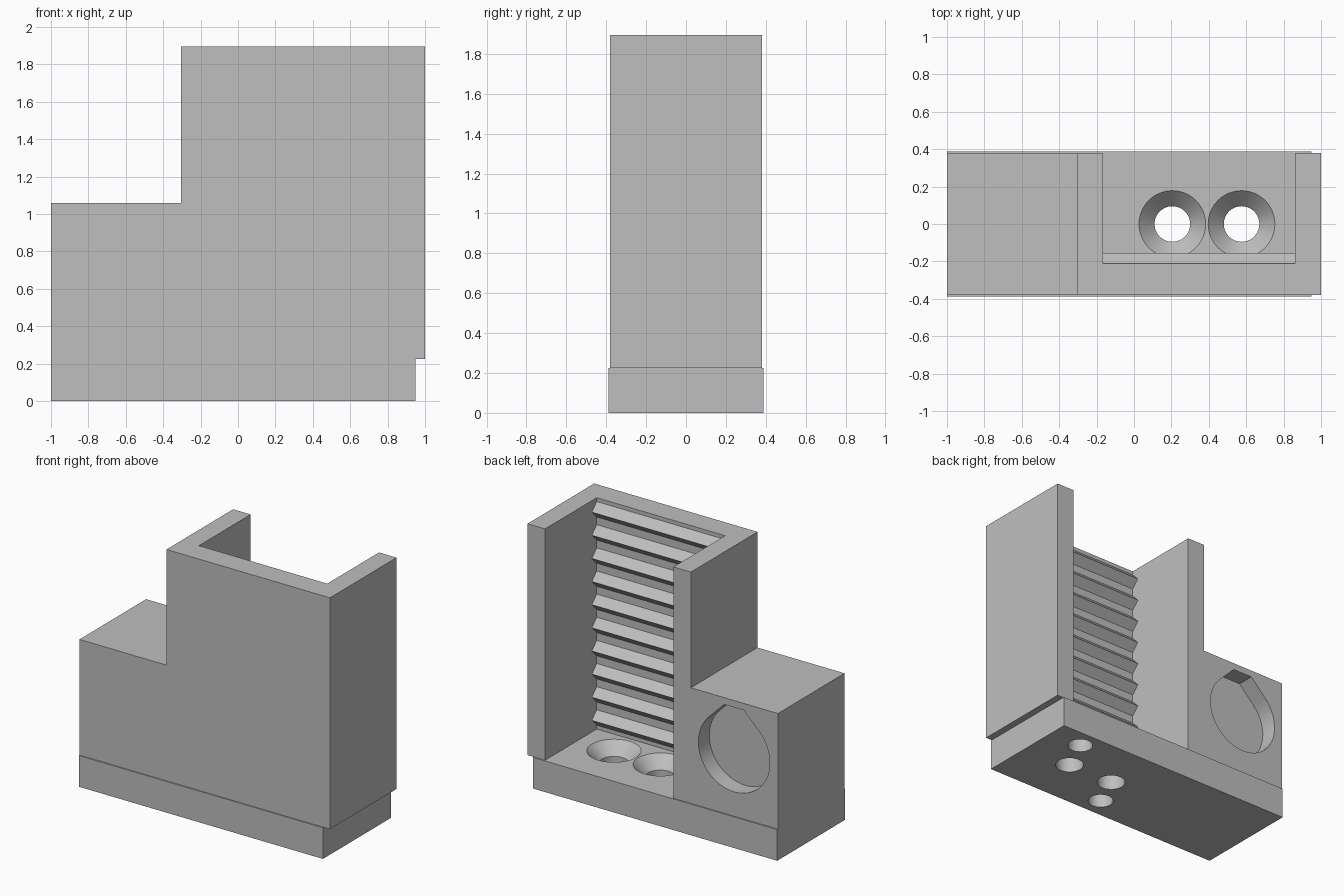
import bpy, bmesh, math
from mathutils import Vector

if "Cube" in bpy.data.objects:
    bpy.data.objects.remove(bpy.data.objects["Cube"])

grey = bpy.data.materials.new("plain grey")
grey.use_nodes = True
grey.diffuse_color = (0.52, 0.52, 0.52, 1)
grey.node_tree.nodes["Principled BSDF"].inputs["Base Color"].default_value = grey.diffuse_color


def to_object(name, bm):
    bmesh.ops.recalc_face_normals(bm, faces=bm.faces)
    mesh = bpy.data.meshes.new(name)
    bm.to_mesh(mesh)
    bm.free()
    mesh.materials.append(grey)
    obj = bpy.data.objects.new(name, mesh)
    bpy.context.collection.objects.link(obj)
    return obj


def prism(name, points, axis, low, high):
    """Extrude an outline along an axis; the points use the other two axes in order."""
    bm = bmesh.new()
    verts = []
    for a, b in points:
        co = [a, b]
        co.insert(axis, low)
        verts.append(bm.verts.new(co))
    face = bm.faces.new(verts)
    ext = bmesh.ops.extrude_face_region(bm, geom=[face])
    move = Vector((0, 0, 0))
    move[axis] = high - low
    new = [g for g in ext["geom"] if isinstance(g, bmesh.types.BMVert)]
    bmesh.ops.translate(bm, verts=new, vec=move)
    return to_object(name, bm)


def circle(x, y, r, start=0.0, sweep=math.tau, n=64):
    return [(x + r * math.cos(start + sweep * i / n),
             y + r * math.sin(start + sweep * i / n)) for i in range(n)]


def cone(name, x, y, z_low, z_high, r_low, r_high):
    bm = bmesh.new()
    bmesh.ops.create_cone(bm, cap_ends=True, segments=64, radius1=r_low,
                          radius2=r_high, depth=z_high - z_low)
    bmesh.ops.translate(bm, verts=bm.verts, vec=(x, y, (z_low + z_high) / 2))
    return to_object(name, bm)


def cut(obj, cutters):
    """Subtract the cutters, bake the result and delete them."""
    for c in cutters:
        mod = obj.modifiers.new("cut", 'BOOLEAN')
        mod.operation = 'DIFFERENCE'
        mod.solver = 'EXACT'
        mod.object = c
    deps = bpy.context.evaluated_depsgraph_get()
    mesh = bpy.data.meshes.new_from_object(obj.evaluated_get(deps))
    obj.modifiers.clear()
    obj.data = mesh
    for c in cutters:
        bpy.data.objects.remove(c)
    mesh.shade_smooth()
    mesh.set_sharp_from_angle(angle=math.radians(25))


BASE_TOP, STEP, TOP = 0.225, 1.06, 1.895
DEPTH = 0.38

# Base plate with two countersunk screw holes and two blind pin holes
base = prism("base_plate", [(-1, -0.388), (0.95, -0.388), (0.95, 0.388), (-1, 0.388)],
             2, 0, BASE_TOP)
holes = []
for x in (0.205, 0.575):
    holes.append(cone("screw_hole", x, 0, -0.1, 0.2, 0.095, 0.095))
    holes.append(cone("countersink", x, 0, BASE_TOP - 0.085, BASE_TOP + 0.01, 0.095, 0.188))
for x, y in ((0.69, 0.25), (0.097, -0.24)):
    holes.append(cone("pin_hole", x, y, -0.1, 0.15, 0.085, 0.085))
cut(base, holes)

# Stepped housing outline
body = prism("housing", [(-1, BASE_TOP), (1, BASE_TOP), (1, TOP), (-0.305, TOP),
                         (-0.305, STEP), (-1, STEP)], 1, -DEPTH, DEPTH)

# Open cavity whose front wall carries ten horizontal ridges
WALL, CREST, TEETH = -0.21, -0.155, 10
pitch = (TOP - BASE_TOP) / TEETH
profile = [(0.6, TOP + 0.1), (0.6, BASE_TOP - 0.1), (WALL, BASE_TOP - 0.1)]
for i in range(TEETH):
    z = BASE_TOP + (i + 0.5) * pitch
    profile += [(WALL, z - pitch / 3), (CREST, z), (WALL, z + pitch / 3)]
profile.append((WALL, TOP + 0.1))
cavity = prism("cavity_cutter", profile, 0, -0.165, 0.86)

# Round pocket in the back, with a flattened peak on top
r, peak = 0.285, 0.325
half = r * math.sqrt(2) - peak
cx, cz = -0.65, 0.686
outline = circle(cx, cz, r, math.radians(135), math.radians(270))
outline += [(cx + r * math.sqrt(0.5), cz + r * math.sqrt(0.5)),
            (cx + half, cz + peak), (cx - half, cz + peak)]
pocket = prism("pocket_cutter", outline, 1, DEPTH - 0.125, DEPTH + 0.1)
cut(body, [cavity, pocket])
